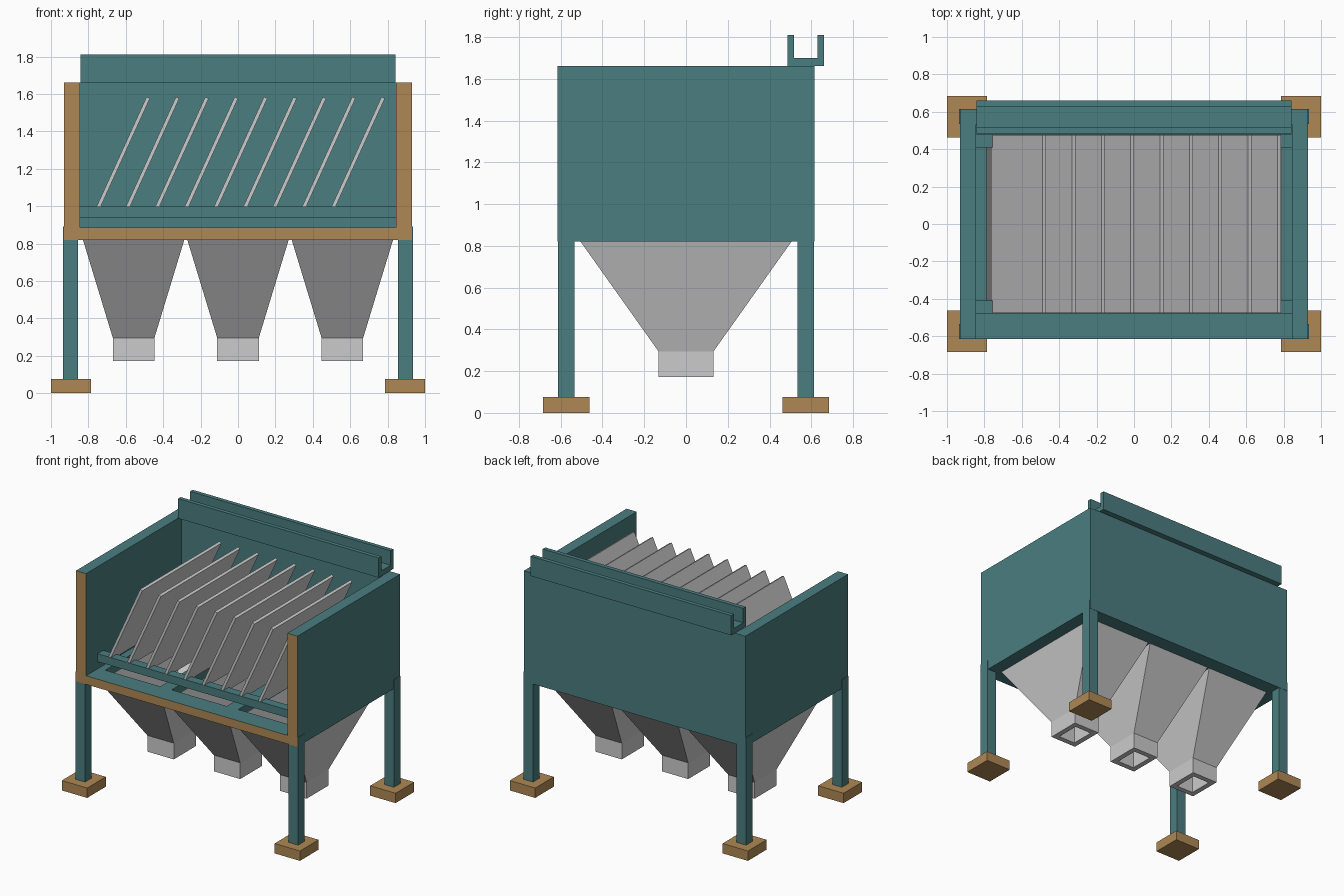
import bpy, bmesh, math
from mathutils import Matrix

if "Cube" in bpy.data.objects:
    bpy.data.objects.remove(bpy.data.objects["Cube"])


def material(name, rgb):
    m = bpy.data.materials.new(name)
    m.diffuse_color = (*rgb, 1)
    m.use_nodes = True
    m.node_tree.nodes["Principled BSDF"].inputs["Base Color"].default_value = m.diffuse_color
    return m


TEAL = material("teal_paint", (0.07, 0.205, 0.215))
OCHRE = material("ochre", (0.43, 0.25, 0.09))


def finish(name, bm, mat=None):
    bmesh.ops.recalc_face_normals(bm, faces=bm.faces)
    me = bpy.data.meshes.new(name)
    bm.to_mesh(me)
    bm.free()
    ob = bpy.data.objects.new(name, me)
    bpy.context.collection.objects.link(ob)
    if mat:
        me.materials.append(mat)
    return ob


def box(name, x, y, z, mat=None):
    bm = bmesh.new()
    size = [b - a for a, b in (x, y, z)]
    mid = [(a + b) / 2 for a, b in (x, y, z)]
    bmesh.ops.create_cube(bm, size=1, matrix=Matrix.Translation(mid) @ Matrix.Diagonal((*size, 1)))
    return finish(name, bm, mat)


def cut(ob, cutter):
    mod = ob.modifiers.new("cut", 'BOOLEAN')
    mod.operation, mod.solver, mod.object = 'DIFFERENCE', 'EXACT', cutter
    bpy.context.view_layer.objects.active = ob
    bpy.ops.object.modifier_apply(modifier=mod.name)
    bpy.data.objects.remove(cutter)


HOPPERS = (-0.558, 0, 0.558)

# Tank: open top and sectioned front, with hopper openings in the floor
tank = box("tank", (-0.93, 0.93), (-0.616, 0.616), (0.82, 1.66), TEAL)
cut(tank, box("tank_cutter", (-0.845, 0.845), (-1, 0.532), (0.885, 2)))
for cx in HOPPERS:
    cut(tank, box("hole_cutter", (cx - 0.231, cx + 0.231), (-0.465, 0.465), (0.7, 0.95)))
# Section faces at the front are ochre
tank.data.materials.clear()
tank.data.materials.append(TEAL)
tank.data.materials.append(OCHRE)
for p in tank.data.polygons:
    p.material_index = int(p.normal.y < -0.9 and p.center.y < -0.6)

# Hollow sludge hoppers with square spouts: outer rings up, inner rings down
RINGS = [(0.111, 0.132, 0.172), (0.111, 0.132, 0.295), (0.271, 0.505, 0.82),
         (0.231, 0.465, 0.82), (0.071, 0.092, 0.295), (0.071, 0.092, 0.172)]
for i, cx in enumerate(HOPPERS):
    bm = bmesh.new()
    loops = [[bm.verts.new((cx + sx * hx, sy * hy, z))
              for sx, sy in ((-1, -1), (1, -1), (1, 1), (-1, 1))] for hx, hy, z in RINGS]
    for a, b in zip(loops, loops[1:] + loops[:1]):
        for k in range(4):
            bm.faces.new((a[k], a[(k + 1) % 4], b[(k + 1) % 4], b[k]))
    finish(f"hopper_{i + 1}", bm)

# Plate support rails
for name, y in (("front", (-0.478, -0.41)), ("back", (0.41, 0.478))):
    box(f"{name}_plate_rail", (-0.845, 0.845), y, (0.94, 1.0), TEAL)

# Inclined settling plates
for i in range(9):
    plate = box(f"settling_plate_{i + 1}", (-0.01, 0.01), (-0.475, 0.475), (-0.333, 0.333))
    plate.location = (-0.618 + 0.157 * i, 0, 1.277)
    plate.rotation_euler.y = math.radians(24.5)

# Overflow channel on the back wall
bm = bmesh.new()
profile = [(0.485, 1.66), (0.66, 1.66), (0.66, 1.81), (0.629, 1.81),
           (0.629, 1.70), (0.516, 1.70), (0.516, 1.81), (0.485, 1.81)]
face = bm.faces.new([bm.verts.new((-0.842, y, z)) for y, z in profile])
ext = bmesh.ops.extrude_face_region(bm, geom=[face], use_keep_orig=True)
bmesh.ops.translate(bm, vec=(1.684, 0, 0),
                    verts=[v for v in ext["geom"] if isinstance(v, bmesh.types.BMVert)])
finish("overflow_channel", bm, TEAL)

# Legs and foot pads
for sx, side in ((-1, "left"), (1, "right")):
    for sy, end in ((-1, "front"), (1, "back")):
        def span(s, a, b):
            return tuple(sorted((s * a, s * b)))
        box(f"{end}_{side}_leg", span(sx, 0.855, 0.935), span(sy, 0.535, 0.614), (0.075, 0.89), TEAL)
        box(f"{end}_{side}_foot", span(sx, 0.787, 1.0), span(sy, 0.462, 0.685), (0, 0.075), OCHRE)
